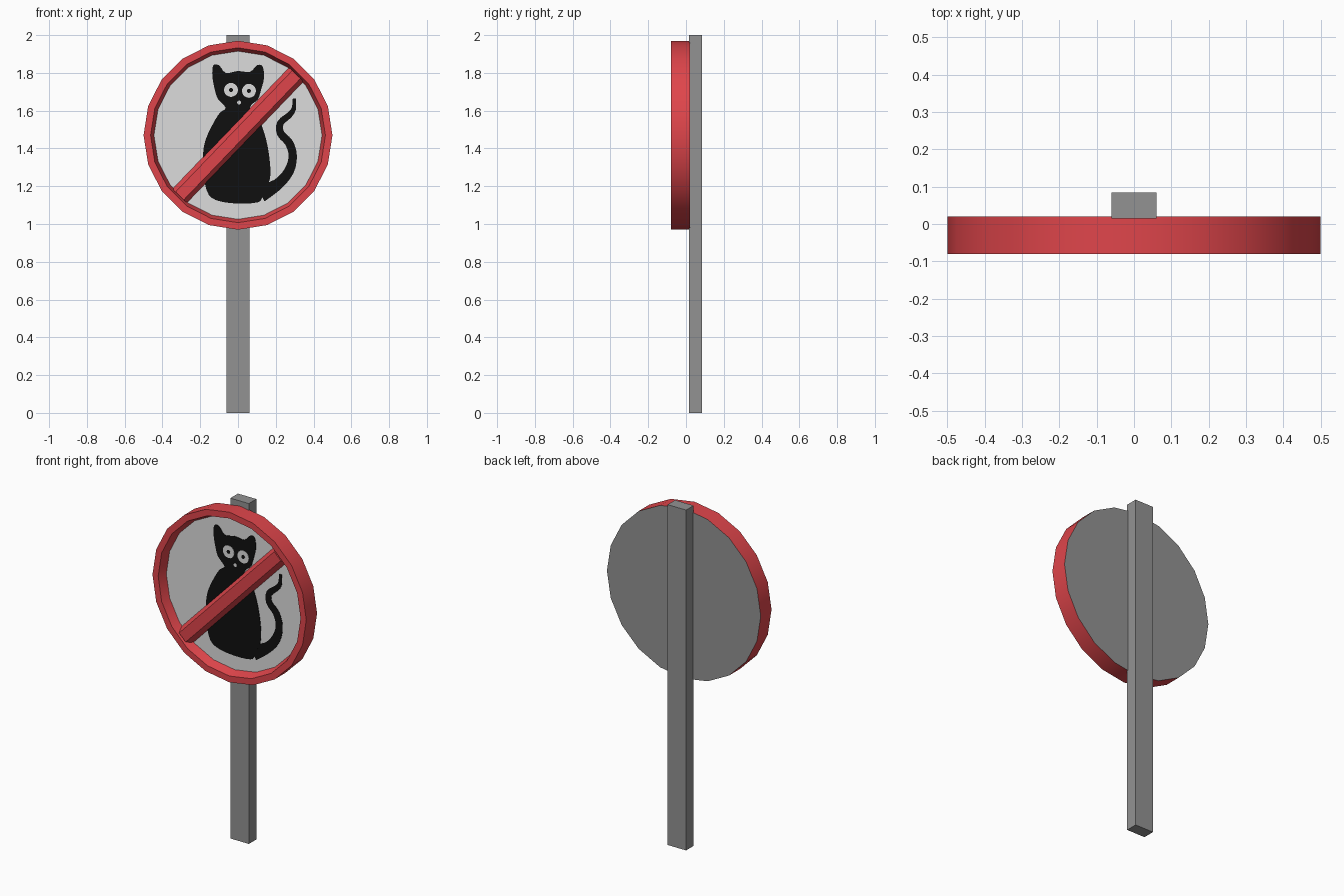
import bpy, bmesh, math
from mathutils import Vector

if "Cube" in bpy.data.objects:
    bpy.data.objects.remove(bpy.data.objects["Cube"])

CZ = 1.47          # height of the sign centre
FACE_Y = -0.03     # front of the recessed panel


def material(name, rgb):
    m = bpy.data.materials.new(name)
    m.diffuse_color = (*rgb, 1)
    m.use_nodes = True
    m.node_tree.nodes["Principled BSDF"].inputs["Base Color"].default_value = m.diffuse_color
    return m


RED = material("red", (0.74, 0.06, 0.07))
WHITE = material("off white", (0.72, 0.72, 0.72))
GREY = material("grey", (0.29, 0.29, 0.29))
BLACK = material("black", (0.005, 0.005, 0.005))


def finish(bm, name, mats):
    bmesh.ops.recalc_face_normals(bm, faces=bm.faces)
    me = bpy.data.meshes.new(name)
    bm.to_mesh(me)
    bm.free()
    for m in mats:
        me.materials.append(m)
    ob = bpy.data.objects.new(name, me)
    bpy.context.collection.objects.link(ob)
    return ob


def plate(name, pts, y, mat, thick=0.003):
    """Thin plate from an x/z outline, its front at y."""
    bm = bmesh.new()
    f = bm.faces.new([bm.verts.new((x, y, z)) for x, z in pts])
    ext = bmesh.ops.extrude_face_region(bm, geom=[f])
    bmesh.ops.translate(bm, vec=(0, thick, 0),
                        verts=[g for g in ext["geom"] if isinstance(g, bmesh.types.BMVert)])
    return finish(bm, name, [mat])


def smooth_path(pts, closed, steps=3):
    """Catmull-Rom curve through points of any dimension."""
    p = [Vector(q) for q in pts]
    n, out = len(p), []
    get = (lambda i: p[i % n]) if closed else (lambda i: p[max(0, min(n - 1, i))])
    for i in range(n if closed else n - 1):
        a, b, c, d = (get(i + k) for k in (-1, 0, 1, 2))
        for s in range(steps):
            t = s / steps
            out.append(0.5 * (2 * b + (c - a) * t + (2 * a - 5 * b + 4 * c - d) * t * t
                              + (3 * b - a - 3 * c + d) * t ** 3))
    if not closed:
        out.append(p[-1])
    return out


def circle(cx, cz, r, n=20):
    return [(cx + r * math.cos(2 * math.pi * i / n), cz + r * math.sin(2 * math.pi * i / n))
            for i in range(n)]


# Round sign: turned profile (radius, y) with grey back, red rim, white panel
profile = [(0.5, 0.02), (0.5, -0.08), (0.463, -0.08), (0.445, FACE_Y)]
bm = bmesh.new()
rings = [[bm.verts.new((x, y, z)) for x, z in circle(0, CZ, r)] for r, y in profile]
for a, b in zip(rings, rings[1:]):
    for i in range(20):
        j = (i + 1) % 20
        bm.faces.new((a[i], a[j], b[j], b[i]))
bm.faces.new(rings[0]).material_index = 1
bm.faces.new(rings[-1]).material_index = 2
sign = finish(bm, "sign_disc", [RED, GREY, WHITE])
bpy.context.view_layer.objects.active = sign
sign.select_set(True)
bpy.ops.object.shade_smooth_by_angle(angle=math.radians(30))

# Post
bm = bmesh.new()
bmesh.ops.create_cube(bm, size=1)
bmesh.ops.scale(bm, vec=(0.12, 0.07, 2), verts=bm.verts)
bmesh.ops.translate(bm, vec=(0, 0.05, 1), verts=bm.verts)
finish(bm, "post", [GREY])

# Diagonal bar with sloped sides
bm = bmesh.new()
along = Vector((1, 0, 1.04)).normalized()
across = Vector((-along.z, 0, along.x))
section = [(-0.053, FACE_Y), (-0.03, -0.075), (0.03, -0.075), (0.053, FACE_Y)]
ends = [[bm.verts.new(along * s + across * w + Vector((0, y, CZ))) for w, y in section]
        for s in (-0.446, 0.446)]
for i in range(4):
    j = (i + 1) % 4
    bm.faces.new((ends[0][i], ends[0][j], ends[1][j], ends[1][i]))
for e in ends:
    bm.faces.new(e)
finish(bm, "diagonal_bar", [RED])

# Cat silhouette: head and body outline
body = [(-.132, 1.839), (-.10, 1.84), (-.065, 1.80), (0, 1.81), (.063, 1.805), (.10, 1.84),
        (.13, 1.835), (.138, 1.775), (.122, 1.71), (.105, 1.66), (.07, 1.63), (.065, 1.60),
        (.10, 1.575), (.13, 1.51), (.155, 1.42), (.17, 1.315), (.168, 1.235), (.13, 1.145),
        (.105, 1.115), (.01, 1.108), (-.095, 1.12), (-.155, 1.155), (-.18, 1.245),
        (-.185, 1.37), (-.17, 1.45), (-.13, 1.535), (-.095, 1.59), (-.065, 1.615),
        (-.105, 1.66), (-.12, 1.70), (-.135, 1.775)]
plate("cat_body", smooth_path(body, True), FACE_Y - 0.003, BLACK)

# Tail: path of x, z and half width
tail = smooth_path([(.12, 1.16, .045), (.21, 1.21, .03), (.27, 1.28, .026), (.29, 1.36, .022),
                    (.27, 1.43, .022), (.225, 1.48, .02), (.225, 1.535, .018),
                    (.27, 1.575, .016), (.295, 1.61, .012), (.298, 1.665, .008)], False)
left, right = [], []
for i, p in enumerate(tail):
    d = (tail[min(i + 1, len(tail) - 1)] - tail[max(i - 1, 0)]).to_2d().normalized()
    n = Vector((-d.y, d.x)) * p.z
    left.append(p.to_2d() + n)
    right.append(p.to_2d() - n)
plate("cat_tail", left + right[::-1], FACE_Y - 0.0025, BLACK, 0.0025)

# Eyes, pupils and nose
for side, x, z in (("left", -.037, 1.71), ("right", .058, 1.705)):
    plate(side + "_eye", circle(x, z, .037), FACE_Y - 0.005, WHITE)
    plate(side + "_pupil", circle(x, z, .011, 10), FACE_Y - 0.007, BLACK)
plate("nose", circle(.006, 1.643, .011, 8), FACE_Y - 0.005, WHITE)
